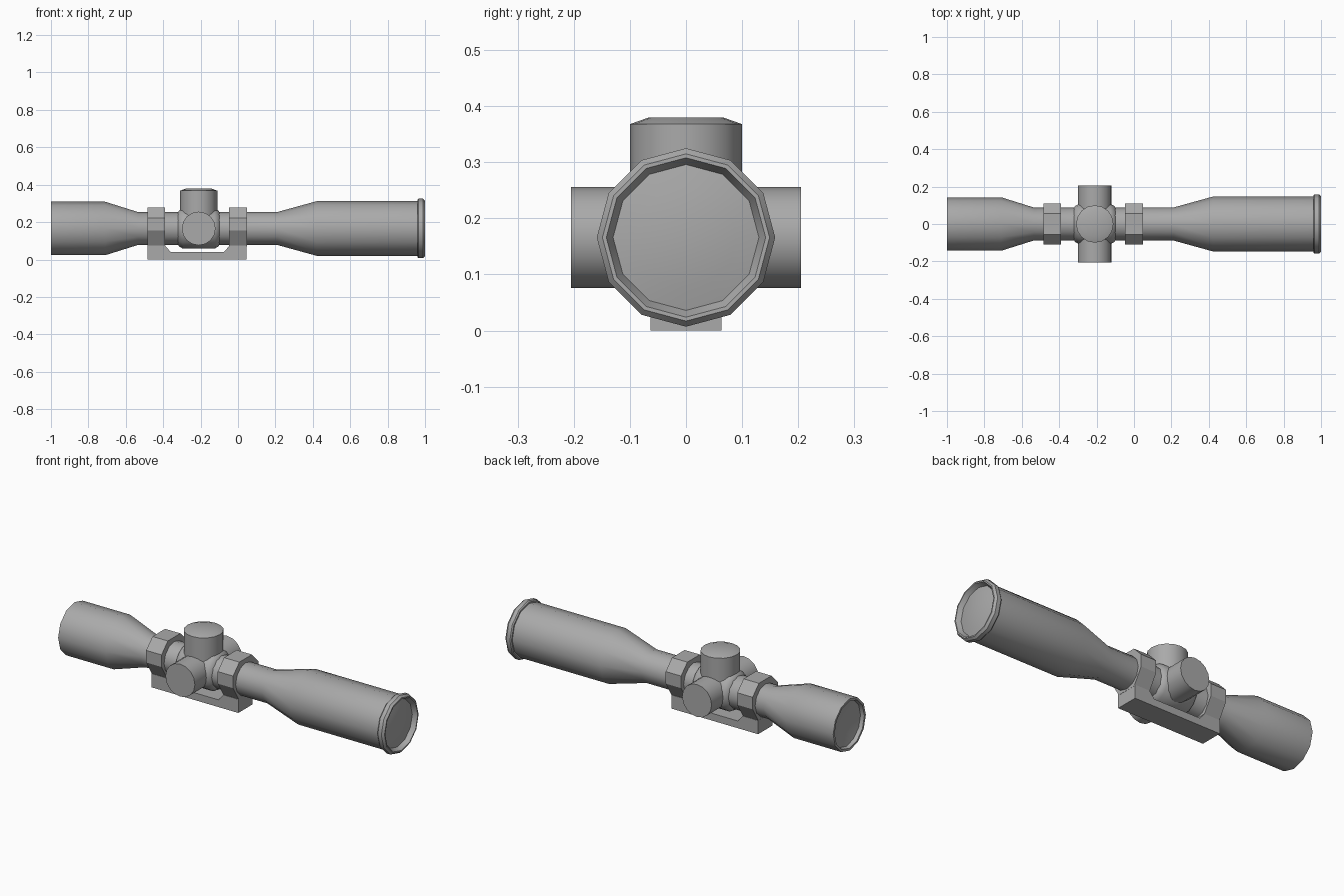
import bpy, bmesh, math
from mathutils import Matrix, Vector

cube = bpy.data.objects.get("Cube")
if cube:
    bpy.data.objects.remove(cube, do_unlink=True)

AXIS_Z = 0.166      # height of the optical axis
TURRET_X = -0.21    # position of the adjustment knobs

grey = bpy.data.materials.new("satin grey")
grey.use_nodes = True
colour = (0.4, 0.4, 0.4, 1)
grey.diffuse_color = colour
grey.node_tree.nodes["Principled BSDF"].inputs["Base Color"].default_value = colour


def finish(name, bm, smooth=True):
    bmesh.ops.recalc_face_normals(bm, faces=bm.faces)
    mesh = bpy.data.meshes.new(name)
    bm.to_mesh(mesh)
    bm.free()
    mesh.materials.append(grey)
    obj = bpy.data.objects.new(name, mesh)
    bpy.context.collection.objects.link(obj)
    if smooth:
        bpy.ops.object.select_all(action='DESELECT')
        obj.select_set(True)
        bpy.context.view_layer.objects.active = obj
        bpy.ops.object.shade_smooth_by_angle(angle=math.radians(35))
    return obj


def lathe(name, profile, sides, direction, centre):
    """Revolve (distance, radius) points around a direction; radius 0 makes a pole."""
    bm = bmesh.new()
    turn = Vector((0, 0, 1)).rotation_difference(Vector(direction)).to_matrix().to_4x4()
    place = Matrix.Translation(centre) @ turn
    rings = []
    for d, r in profile:
        count = sides if r > 0 else 1
        angles = [math.tau * i / sides for i in range(count)]
        rings.append([bm.verts.new(place @ Vector((r * math.cos(a), r * math.sin(a), d)))
                      for a in angles])
    for a, b in zip(rings, rings[1:]):
        for i in range(sides):
            j = (i + 1) % sides
            quad = [a[i % len(a)], a[j % len(a)], b[j % len(b)], b[i % len(b)]]
            bm.faces.new(list(dict.fromkeys(quad)))
    return finish(name, bm)


def extrude(name, outline, start, end, to_point):
    """Extrude a closed 2D outline between two positions."""
    bm = bmesh.new()
    a, b = [[bm.verts.new(to_point(u, v, w)) for u, v in outline] for w in (start, end)]
    bm.faces.new(a)
    bm.faces.new(b)
    for i in range(len(a)):
        j = (i + 1) % len(a)
        bm.faces.new((a[i], a[j], b[j], b[i]))
    return finish(name, bm, smooth=False)


# Main tube with recessed, slightly domed glass at both ends
lathe("scope_tube", [
    (-0.965, 0), (-0.97, 0.07), (-0.98, 0.125), (-1, 0.13), (-1, 0.143),
    (-0.71, 0.143), (-0.535, 0.088), (0.21, 0.088), (0.42, 0.146), (0.96, 0.146),
], 12, (1, 0, 0), (0, 0, AXIS_Z))
lathe("front_rim", [
    (0.96, 0.14), (0.96, 0.154), (0.966, 0.159), (0.988, 0.159), (1, 0.149),
    (1, 0.142), (0.975, 0.13),
], 12, (1, 0, 0), (0, 0, AXIS_Z))
lathe("front_lens", [(0.975, 0.13), (0.983, 0.09), (0.988, 0.045), (0.99, 0)],
      12, (1, 0, 0), (0, 0, AXIS_Z))

# Rounded housing under the knobs
lathe("turret_housing", [
    (-0.115, 0), (-0.115, 0.08), (-0.106, 0.095), (-0.085, 0.108),
    (0.085, 0.108), (0.106, 0.095), (0.115, 0.08), (0.115, 0),
], 16, (1, 0, 0), (TURRET_X, 0, AXIS_Z))

# Top knob with chamfered cap, and one knob on each side
lathe("top_knob", [(0, 0.1), (0.202, 0.1), (0.214, 0.066), (0.214, 0)],
      16, (0, 0, 1), (TURRET_X, 0, AXIS_Z))
for side, label in ((-1, "front"), (1, "back")):
    lathe(label + "_side_knob", [(0, 0.09), (0.205, 0.09), (0.205, 0)],
          16, (0, side, 0), (TURRET_X, 0, AXIS_Z))

# Clamp rings: one half outline, mirrored
half = [(0.058, 0.07), (0.11, 0.155), (0.11, 0.222), (0.055, 0.278)]
ring = half + [(-y, z) for y, z in reversed(half)]
for label, x in (("rear", -0.4375), ("front", 0)):
    extrude(label + "_clamp_ring", ring, x - 0.047, x + 0.047,
            lambda y, z, w: (w, y, z))

# Mounting base with a raised foot under each ring
base = [(-0.485, 0), (0.046, 0), (0.046, 0.075), (-0.045, 0.075),
        (-0.075, 0.04), (-0.36, 0.04), (-0.39, 0.075), (-0.485, 0.075)]
extrude("mount_base", base, -0.063, 0.063, lambda x, z, w: (x, w, z))
